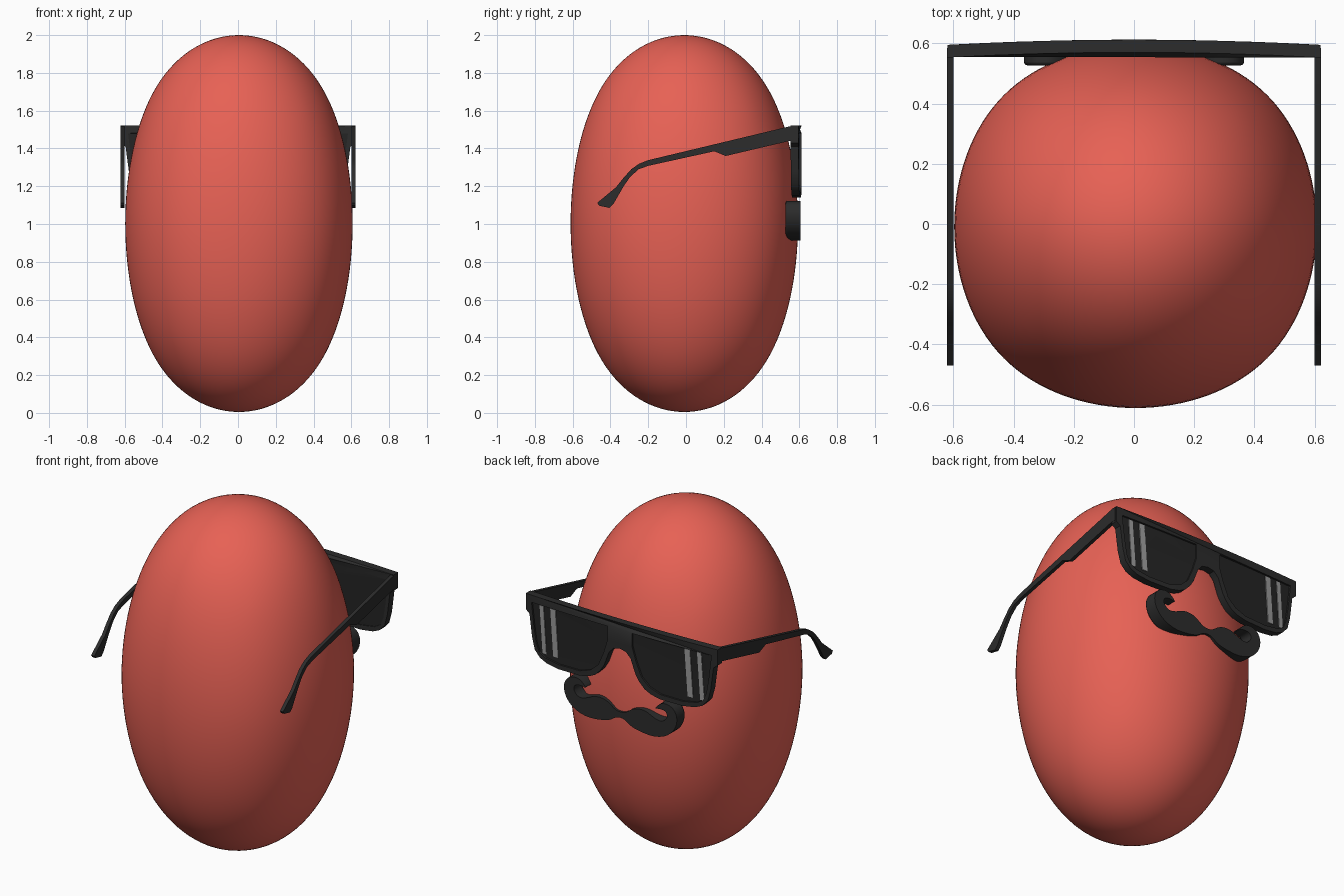
import bpy, bmesh
from mathutils import Vector

if "Cube" in bpy.data.objects:
    bpy.data.objects.remove(bpy.data.objects["Cube"])


def material(name, rgb):
    m = bpy.data.materials.new(name)
    m.diffuse_color = (*rgb, 1)
    m.use_nodes = True
    m.node_tree.nodes["Principled BSDF"].inputs["Base Color"].default_value = m.diffuse_color
    return m


RED = material("red", (0.80, 0.12, 0.09))
BLACK = material("black", (0.025, 0.025, 0.025))
DARK = material("dark_lens", (0.018, 0.018, 0.018))
GLINT = material("glint", (0.33, 0.33, 0.33))


def finish(ob, mat, angle=0.6):
    ob.data.materials.clear()
    ob.data.materials.append(mat)
    bpy.ops.object.select_all(action='DESELECT')
    ob.select_set(True)
    bpy.context.view_layer.objects.active = ob
    if angle:
        bpy.ops.object.shade_smooth_by_angle(angle=angle)


def chaikin(pts, times=1):
    # Round a closed outline by cutting its corners
    for _ in range(times):
        out = []
        for a, b in zip(pts, pts[1:] + pts[:1]):
            a, b = Vector(a), Vector(b)
            out += [tuple(a.lerp(b, 0.25)), tuple(a.lerp(b, 0.75))]
        pts = out
    return pts


def mirror(pts):
    return [(-x, z) for x, z in reversed(pts)]


def whole(half):
    # Half outline running from x = 0 to x = 0, joined with its mirror image
    return half + mirror(half)[1:-1]


def plate(name, loops, lo, hi, mat, place, bevel=0):
    # Extruded flat outline (later loops are holes), placed by a mapping
    cu = bpy.data.curves.new(name, 'CURVE')
    cu.dimensions, cu.fill_mode, cu.extrude = '2D', 'BOTH', (hi - lo) / 2
    for pts in loops:
        sp = cu.splines.new('POLY')
        sp.points.add(len(pts) - 1)
        for p, (u, v) in zip(sp.points, pts):
            p.co = (u, v, 0, 1)
        sp.use_cyclic_u = True
    tmp = bpy.data.objects.new(name + "_curve", cu)
    bpy.context.collection.objects.link(tmp)
    dg = bpy.context.evaluated_depsgraph_get()
    me = bpy.data.meshes.new_from_object(tmp.evaluated_get(dg))
    bpy.data.objects.remove(tmp)
    bm = bmesh.new()
    bm.from_mesh(me)
    bmesh.ops.remove_doubles(bm, verts=bm.verts, dist=1e-5)
    for v in bm.verts:
        v.co = place(v.co.x, v.co.y, v.co.z + (lo + hi) / 2)
    bmesh.ops.recalc_face_normals(bm, faces=bm.faces)
    bm.to_mesh(me)
    bm.free()
    me.name = name
    ob = bpy.data.objects.new(name, me)
    bpy.context.collection.objects.link(ob)
    finish(ob, mat)
    return ob


def curved(u, v, d):      # glasses front, bowed slightly outwards at the middle
    return Vector((u, d + 0.012 - 0.045 * u * u, v))


def upright(u, v, d):     # flat facing the y axis
    return Vector((u, d, v))


def sideways(u, v, d):    # flat facing the x axis
    return Vector((d, u, v))


# Egg body: subdivided cube stretched to size
bpy.ops.mesh.primitive_cube_add(size=2)
body = bpy.context.object
body.name = "body"
sub = body.modifiers.new("round", 'SUBSURF')
sub.levels = 5
bpy.ops.object.modifier_apply(modifier="round")
r = max(v.co.x for v in body.data.vertices)
for v in body.data.vertices:
    x, y, z = v.co / r
    v.co = (0.005 + 0.602 * x, -0.009 + 0.602 * y, 1.0025 + 0.9975 * z)
finish(body, RED, 0.3)

# Glasses frame with two lens openings
half_frame = [(0, 1.37), (0.04, 1.362), (0.07, 1.33), (0.10, 1.25), (0.125, 1.21),
              (0.16, 1.175), (0.20, 1.155), (0.26, 1.142), (0.40, 1.14), (0.48, 1.152),
              (0.525, 1.172), (0.56, 1.21), (0.578, 1.28), (0.595, 1.41), (0.62, 1.43),
              (0.62, 1.522), (0.45, 1.522), (0.30, 1.522), (0.15, 1.522), (0, 1.522)]
lens = [(0.08, 1.48), (0.25, 1.48), (0.42, 1.48), (0.582, 1.48), (0.565, 1.34),
        (0.55, 1.25), (0.53, 1.205), (0.49, 1.182), (0.40, 1.167), (0.26, 1.17),
        (0.19, 1.195), (0.14, 1.24), (0.105, 1.32), (0.08, 1.40)]
plate("glasses_frame", [whole(half_frame), lens, mirror(lens)],
      0.558, 0.600, BLACK, curved)

# Lenses, and light slanted glints on them
for side, outline, s in (("right", lens, 1), ("left", mirror(lens), -1)):
    plate("lens_" + side, [outline], 0.562, 0.590, DARK, curved)
    for i, (x, w) in enumerate(((0.435, 0.017), (0.51, 0.013))):
        c = s * x
        stripe = [(c - w - 0.01, 1.20), (c + w - 0.01, 1.20),
                  (c + w + 0.01, 1.475), (c - w + 0.01, 1.475)]
        plate(f"glint_{side}_{i + 1}", [stripe], 0.58, 0.593, GLINT, curved)

# Temples with hooked ends
temple = [(0.585, 1.522), (0.54, 1.515), (-0.20, 1.338), (-0.25, 1.318), (-0.29, 1.29),
          (-0.33, 1.245), (-0.37, 1.195), (-0.47, 1.112), (-0.46, 1.097), (-0.405, 1.085),
          (-0.385, 1.105), (-0.33, 1.20), (-0.295, 1.25), (-0.25, 1.29), (-0.20, 1.308),
          (0.15, 1.385), (0.21, 1.36), (0.55, 1.44), (0.585, 1.44)]
plate("temple_right", [temple], 0.600, 0.621, BLACK, sideways)
plate("temple_left", [temple], -0.621, -0.600, BLACK, sideways)

# Curled moustache, rounded towards the face
half_moustache = [(0, 0.965), (0.03, 0.96), (0.07, 0.93), (0.14, 0.915), (0.22, 0.91),
                  (0.30, 0.935), (0.355, 0.99), (0.37, 1.06), (0.34, 1.115), (0.27, 1.127),
                  (0.215, 1.075), (0.255, 1.085), (0.295, 1.08), (0.305, 1.045),
                  (0.27, 1.01), (0.22, 1.02), (0.16, 1.05), (0.09, 1.045),
                  (0.03, 1.0), (0, 0.998)]
stache = plate("moustache", [chaikin(whole(half_moustache), 2)],
               0.527, 0.606, BLACK, upright)
bm = bmesh.new()
bm.from_mesh(stache.data)
rim = [e for e in bm.edges if len(e.link_faces) == 2
       and all(v.co.y < 0.53 for v in e.verts) and e.calc_face_angle() > 1]
bmesh.ops.bevel(bm, geom=rim, offset=0.01, segments=2, profile=0.5, affect='EDGES')
bm.to_mesh(stache.data)
bm.free()
